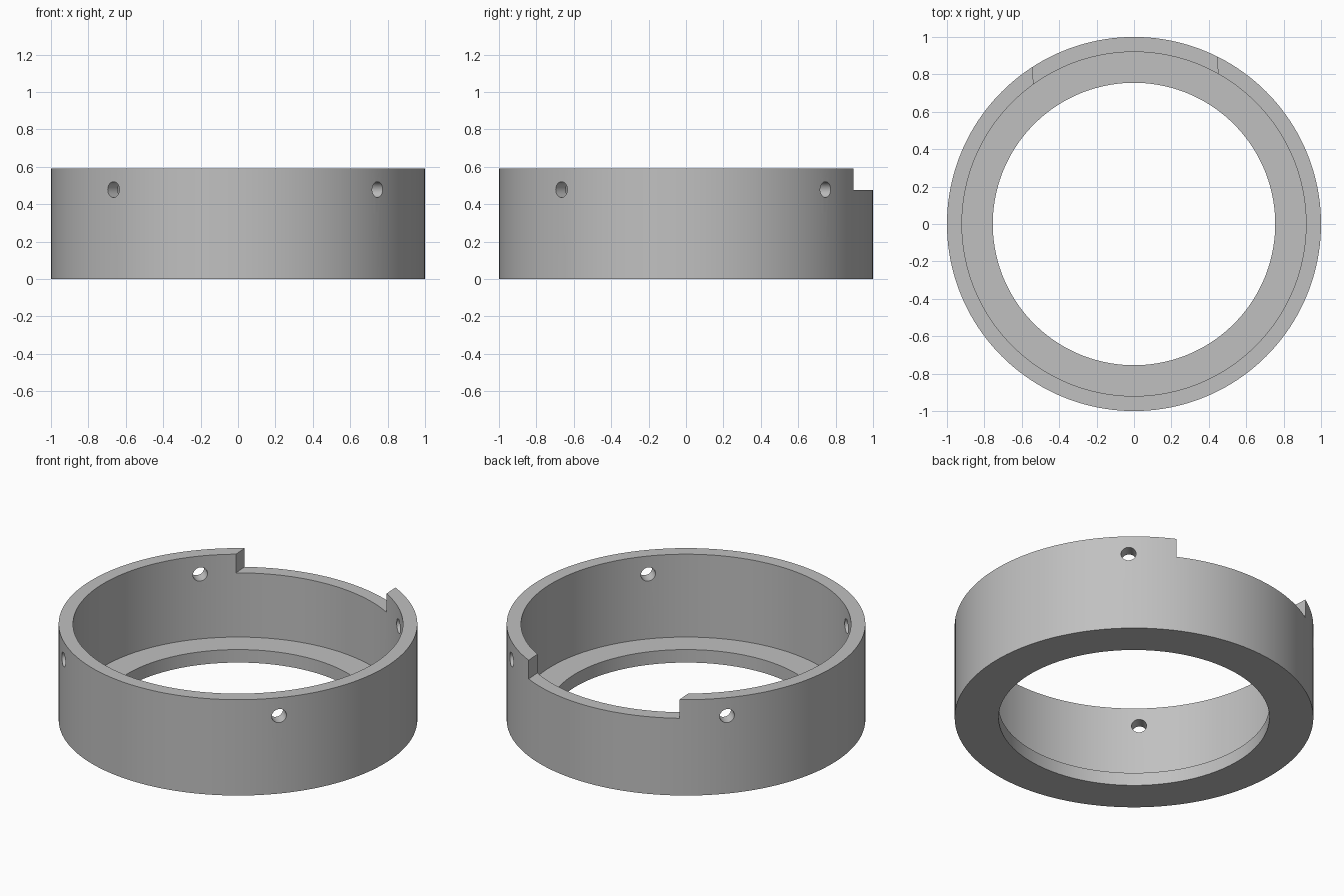
import bpy, math
from mathutils import Matrix

if "Cube" in bpy.data.objects:
    bpy.data.objects.remove(bpy.data.objects["Cube"], do_unlink=True)

TURN = math.radians(3.25)   # slight twist of the notch and holes
HEIGHT, OUTER, INNER, BORE, FLOOR = 0.59, 1.0, 0.92, 0.755, 0.08
SEGMENTS = 160

grey = bpy.data.materials.new("plain grey")
grey.use_nodes = True
colour = (0.53, 0.53, 0.53, 1)
grey.diffuse_color = colour
grey.node_tree.nodes["Principled BSDF"].inputs["Base Color"].default_value = colour

# Ring body: a stepped wall profile swept around z
profile = [(BORE, 0), (OUTER, 0), (OUTER, HEIGHT), (INNER, HEIGHT), (INNER, FLOOR), (BORE, FLOOR)]
n = len(profile)
verts, faces = [], []
for s in range(SEGMENTS):
    a = math.tau * s / SEGMENTS
    verts += [(r * math.cos(a), r * math.sin(a), z) for r, z in profile]
    t = (s + 1) % SEGMENTS
    for i in range(n):
        j = (i + 1) % n
        faces.append((s * n + i, t * n + i, t * n + j, s * n + j))
mesh = bpy.data.meshes.new("ring_body")
mesh.from_pydata(verts, [], [f[::-1] for f in faces])
ring = bpy.data.objects.new("ring_body", mesh)
bpy.context.collection.objects.link(ring)
mesh.materials.append(grey)

bpy.context.view_layer.objects.active = ring
ring.select_set(True)
bpy.ops.object.mode_set(mode='EDIT')
bpy.ops.mesh.select_all(action='SELECT')
bpy.ops.mesh.normals_make_consistent(inside=False)
bpy.ops.object.mode_set(mode='OBJECT')


def cut(cutter, name):
    """Subtract the cutter from the ring, then discard it."""
    cutter.name = name
    cutter.hide_render = True
    cutter.data.materials.append(grey)
    mod = ring.modifiers.new(name, 'BOOLEAN')
    mod.operation, mod.solver, mod.object = 'DIFFERENCE', 'EXACT', cutter
    bpy.ops.object.select_all(action='DESELECT')
    bpy.context.view_layer.objects.active = ring
    ring.select_set(True)
    bpy.ops.object.modifier_apply(modifier=name)
    bpy.data.objects.remove(cutter, do_unlink=True)


# Rim notch at the back
bpy.ops.mesh.primitive_cube_add(size=1)
box = bpy.context.object
box.data.transform(Matrix.Rotation(TURN, 4, 'Z') @ Matrix.Translation((0, 0.9, 0.675))
                   @ Matrix.Diagonal((0.988, 0.8, 0.4, 1)))
cut(box, "notch_cutter")

# Four radial screw holes through the wall
for k in range(4):
    bpy.ops.mesh.primitive_cylinder_add(vertices=32, radius=0.042, depth=0.3)
    hole = bpy.context.object
    angle = TURN + math.pi / 4 + k * math.pi / 2
    hole.data.transform(Matrix.Rotation(angle, 4, 'Z') @ Matrix.Translation((0.96, 0, 0.478))
                        @ Matrix.Rotation(math.pi / 2, 4, 'Y'))
    cut(hole, "screw_hole_cutter")

bpy.ops.object.shade_smooth_by_angle(angle=math.radians(30))
